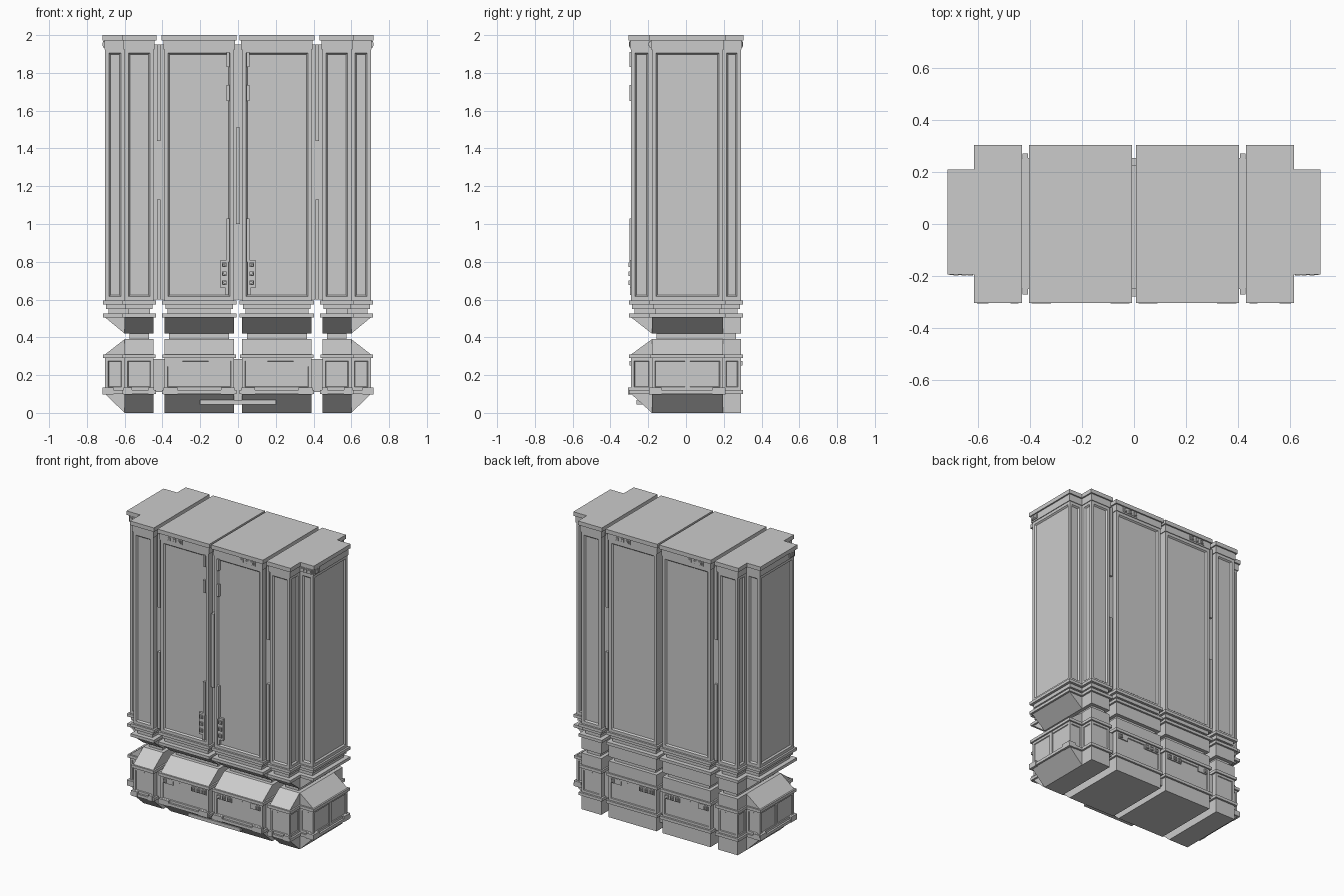
import bpy, bmesh

if "Cube" in bpy.data.objects:
    bpy.data.objects.remove(bpy.data.objects["Cube"])

# Vertical profile: height, outward offset, taper (0 = full section, 1 = front and outer side cut back)
PROFILE = [
    (0.0, 0, .995), (.10, 0, 0), (.10, .013, 0), (.12, .013, 0),
    (.12, 0, 0), (.29, 0, 0), (.29, .011, 0), (.31, .011, 0),
    (.31, 0, 0), (.39, 0, .995), (.39, -.025, .995), (.42, -.025, .995),
    (.42, 0, .995), (.505, 0, 0), (.505, .013, 0), (.525, .013, 0),
    (.525, -.018, 0), (.55, -.018, 0), (.55, -.005, 0), (.575, -.005, 0),
    (.575, .013, 0), (.595, .013, 0), (.595, 0, 0), (1.925, 0, 0),
    (1.925, .005, 0), (1.972, .005, 0), (1.972, .015, 0), (2.0, .015, 0)]
LOWER_BODY, UPPER_BODY = 4, 22


def centre_section(o, t):
    f, i, e, b = -.29 + .11 * t - o, .022 - o, .39 + o, .29 + o
    return [(i, f), (e, f), (e, b), (i, b)]


def side_section(o, t):
    f, w = -.29 + .11 * t - o, .703 - .103 * t + o
    i, m, b = .447 - o, .6 + o, .29 + o
    return [(i, f), (m, f), (m, -.18 - o), (w, -.18 - o),
            (w, .195 + o), (m, .195 + o), (m, b), (i, b)]


def finish(name, bm):
    me = bpy.data.meshes.new(name)
    bm.to_mesh(me)
    bm.free()
    ob = bpy.data.objects.new(name, me)
    bpy.context.collection.objects.link(ob)
    ob.modifiers.new("mirror", 'MIRROR').use_mirror_merge = False
    return ob


def column(name, section, plain):
    """Stack the profile over a floor outline, then sink panels into the walls."""
    bm = bmesh.new()
    rings = [[bm.verts.new((x, y, z)) for x, y in section(o, t)] for z, o, t in PROFILE]
    n = len(rings[0])
    panels = {LOWER_BODY: [], UPPER_BODY: []}
    for k in range(len(rings) - 1):
        a, b = rings[k], rings[k + 1]
        for j in range(n):
            f = bm.faces.new((a[j], a[(j + 1) % n], b[(j + 1) % n], b[j]))
            if k in panels and j not in plain:
                panels[k].append(f)
    bm.faces.new(rings[0][::-1])
    bm.faces.new(rings[-1])
    bm.normal_update()
    for k, rim, lip, depth in ((UPPER_BODY, .02, .008, -.01), (LOWER_BODY, .016, .003, -.005)):
        bmesh.ops.inset_individual(bm, faces=panels[k], thickness=rim, depth=0, use_even_offset=True)
        bmesh.ops.inset_individual(bm, faces=panels[k], thickness=lip, depth=depth, use_even_offset=True)
    return finish(name, bm)


def boxes(name, spans):
    """One object made of boxes given as (x0, x1, y0, y1, z0, z1)."""
    bm = bmesh.new()
    for s in spans:
        vs = bmesh.ops.create_cube(bm, size=1)['verts']
        for v in vs:
            v.co = [(s[2 * i] + s[2 * i + 1]) / 2 + v.co[i] * (s[2 * i + 1] - s[2 * i]) for i in range(3)]
    return finish(name, bm)


def front_back(x0, x1, depth, z0, z1, inner=.27):
    """The same box on the front and back faces."""
    return [(x0, x1, -depth, -inner, z0, z1), (x0, x1, inner, depth, z0, z1)]


def stud(x, z, y=.299, r=.012):
    """Square ring with a small nub, on front and back."""
    out = []
    for x0, x1, z0, z1 in ((-r, r, r - .005, r), (-r, r, -r, .005 - r),
                           (-r, .005 - r, -r, r), (r - .005, r, -r, r), (-.005, .005, -.005, .005)):
        out += front_back(x + x0, x + x1, y, z + z0, z + z1, y - .014)
    return out


# Main cabinet columns, mirrored left and right
column("door_column", centre_section, plain=(1, 3))
column("corner_column", side_section, plain=(7,))

# Set-back fillers joining the columns
boxes("column_joiner", [(.38, .46, -.25, .255, .6, 1.95), (.38, .46, -.25, .255, .11, .285)])
boxes("centre_joiner", [(0, .03, -.25, .225, .6, 1.95), (0, .03, -.25, .255, .05, .285)])

# Vertical bars in the gaps
bars = []
for z0, z1 in ((.6, 1.13), (1.44, 1.95)):
    bars += front_back(.409, .429, .272, z0, z1, .24)
bars += [(0, .01, -.28, -.24, 1.0, 1.51)]
boxes("gap_bar", bars)

# Door edge strips and lock plate
boxes("door_strip", [(.045, .06, -.298, -.28, z0, z1)
                     for z0, z1 in ((.8, 1.03), (1.65, 1.735), (1.83, 1.91))])
lock = [(.05, .093, -.296, -.275, .66, .81), (.05, .067, -.296, -.275, .625, .66)]
for z in (.69, .737, .784):
    lock += [s for s in stud(.072, z, .304) if s[2] < 0]
boxes("door_lock", lock)

# Stud rows on drawers and below the cap
drawer = front_back(.04, .155, .292, .245, .282) + front_back(.295, .372, .292, .245, .282)
for x in (.058, .098, .136, .356):
    drawer += stud(x, .264)
boxes("drawer_studs", drawer)
top = front_back(.22, .34, .298, 1.935, 1.968)
for x in (.24, .28, .32):
    top += stud(x, 1.952, .303, .011)
boxes("door_top_studs", top)
wing = [(.61, .70, -.192, -.17, 1.935, 1.968), (.695, .714, -.172, -.12, 1.935, 1.968)]
wing += [(x - .01, x + .01, -.198, -.17, 1.942, 1.962) for x in (.63, .655, .685)]
wing += [(.7, .717, y - .009, y + .009, 1.942, 1.962) for y in (-.158, -.135)]
boxes("wing_top_studs", wing)

# Raised brackets along the bottom moulding and dividers on the side panels
br = []
for x0, x1 in ((.018, .09), (.32, .395), (.445, .475), (.56, .605)):
    br += [(x0, x1, -.306, -.28, .098, .135)]
br += [(.66, .71, -.196, -.17, .098, .135), (.69, .717, -.195, -.13, .098, .135),
       (.69, .717, .14, .205, .098, .135), (.66, .71, .18, .208, .098, .135)]
boxes("base_bracket", br)
boxes("side_panel_divider", [(.69, .704, -.005, .02, .12, .29)])

# Long pull bar under the drawers
boxes("drawer_pull", [(0, .2, -.262, -.22, .045, .068)])
